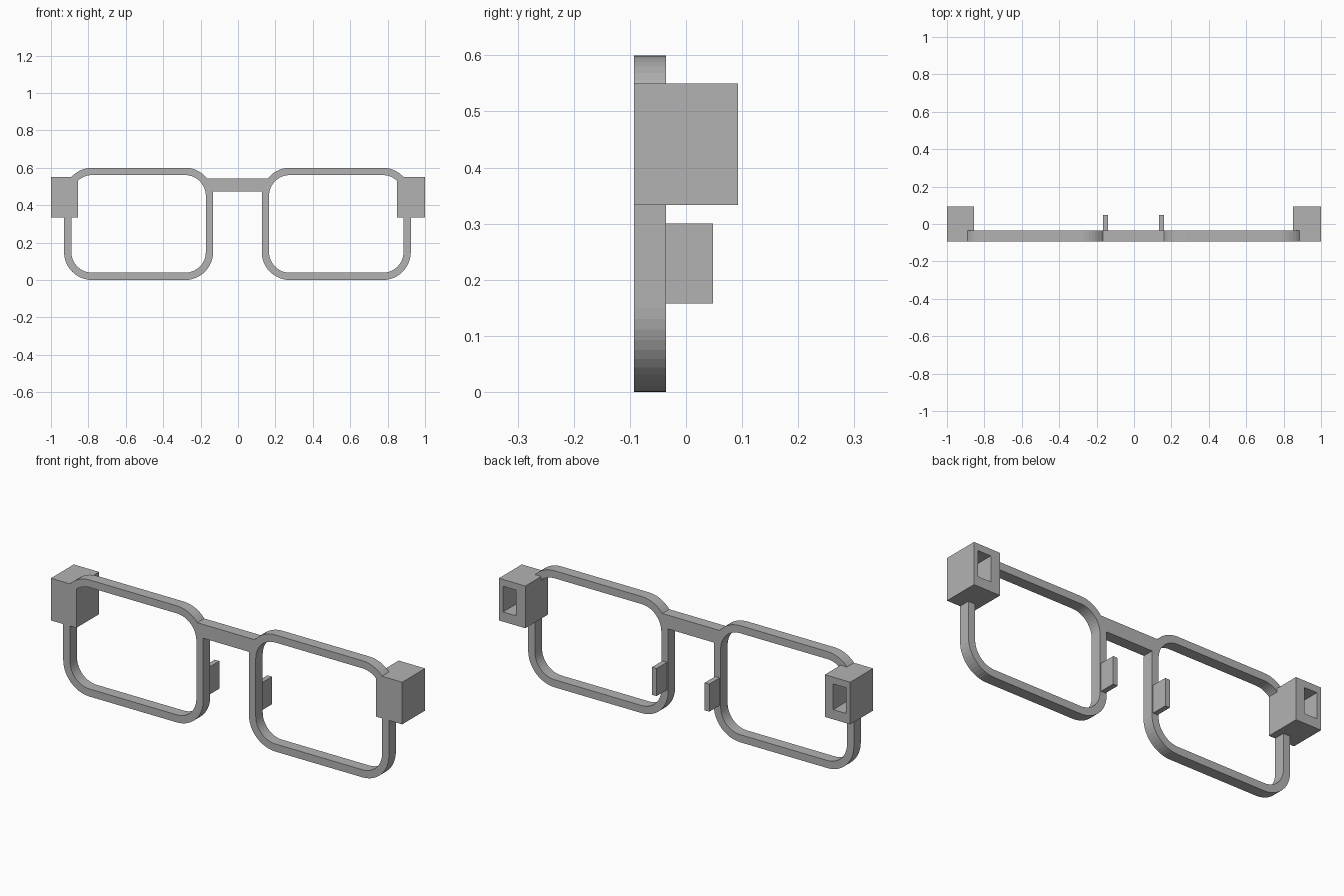
import bpy, bmesh
from math import sin, cos, pi

cube = bpy.data.objects.get("Cube")
if cube:
    bpy.data.objects.remove(cube, do_unlink=True)

FRONT, BACK = -0.093, -0.036    # thickness of the front frame
SHIFT = -0.003                  # frame centre sits slightly off the hinge blocks

grey = bpy.data.materials.new("plain grey")
grey.use_nodes = True
color = (0.45, 0.45, 0.45, 1)
grey.diffuse_color = color
grey.node_tree.nodes["Principled BSDF"].inputs["Base Color"].default_value = color


def finish(bm, name):
    bmesh.ops.recalc_face_normals(bm, faces=bm.faces)
    mesh = bpy.data.meshes.new(name)
    bm.to_mesh(mesh)
    bm.free()
    mesh.materials.append(grey)
    obj = bpy.data.objects.new(name, mesh)
    bpy.context.collection.objects.link(obj)
    return obj


def box(name, x, y, z):
    bm = bmesh.new()
    bmesh.ops.create_cube(bm, size=1)
    for v in bm.verts:
        v.co = [r[0] if c < 0 else r[1] for c, r in zip(v.co, (x, y, z))]
    return finish(bm, name)


def rounded_rect(x, z, radius, steps=12):
    """Outline points, counter-clockwise from the right side."""
    corners = ((x[1] - radius, z[1] - radius), (x[0] + radius, z[1] - radius),
               (x[0] + radius, z[0] + radius), (x[1] - radius, z[0] + radius))
    return [(cx + radius * cos(a), cz + radius * sin(a))
            for i, (cx, cz) in enumerate(corners)
            for a in [(i + k / steps) * pi / 2 for k in range(steps + 1)]]


def rim(name, x, z, width, radius):
    outer = rounded_rect(x, z, radius)
    inner = rounded_rect((x[0] + width, x[1] - width),
                         (z[0] + width, z[1] - width), radius - width)
    bm = bmesh.new()
    loops = [[bm.verts.new((px, y, pz)) for px, pz in outline]
             for outline, y in ((outer, FRONT), (outer, BACK), (inner, BACK), (inner, FRONT))]
    n = len(outer)
    for a, b in zip(loops, loops[1:] + loops[:1]):
        for i in range(n):
            j = (i + 1) % n
            bm.faces.new((a[i], a[j], b[j], b[i]))
    return finish(bm, name)


def hinge_block(name, x, hole_x):
    """Block with a rectangular socket sunk into its back face."""
    y, z, hole_z = (FRONT, 0.093), (0.333, 0.55), (0.383, 0.515)
    bm = bmesh.new()

    def loop(xr, yy, zr):
        return [bm.verts.new((px, yy, pz)) for px, pz in
                ((xr[0], zr[0]), (xr[1], zr[0]), (xr[1], zr[1]), (xr[0], zr[1]))]

    loops = [loop(x, y[0], z), loop(x, y[1], z),
             loop(hole_x, y[1], hole_z), loop(hole_x, BACK, hole_z)]
    for a, b in zip(loops, loops[1:]):
        for i in range(4):
            j = (i + 1) % 4
            bm.faces.new((a[i], a[j], b[j], b[i]))
    bm.faces.new(loops[0])
    bm.faces.new(loops[-1])
    return finish(bm, name)


def span(side, near, far, shift=SHIFT):
    return sorted((side * near + shift, side * far + shift))


for side, label in ((1, "left"), (-1, "right")):
    rim(label + "_rim", span(side, 0.13, 0.927), (0, 0.6), 0.039, 0.15)
    box(label + "_nose_pad", span(side, 0.137, 0.163), (BACK, 0.048), (0.158, 0.3))
    inner_edge = side * 0.8525 + SHIFT
    hinge_block(label + "_hinge_block", sorted((inner_edge, side)),
                span(side, 0.903, 0.976, 0))

# Bridge between the rims
box("bridge", (-0.165 + SHIFT, 0.165 + SHIFT), (FRONT, BACK), (0.473, 0.544))
